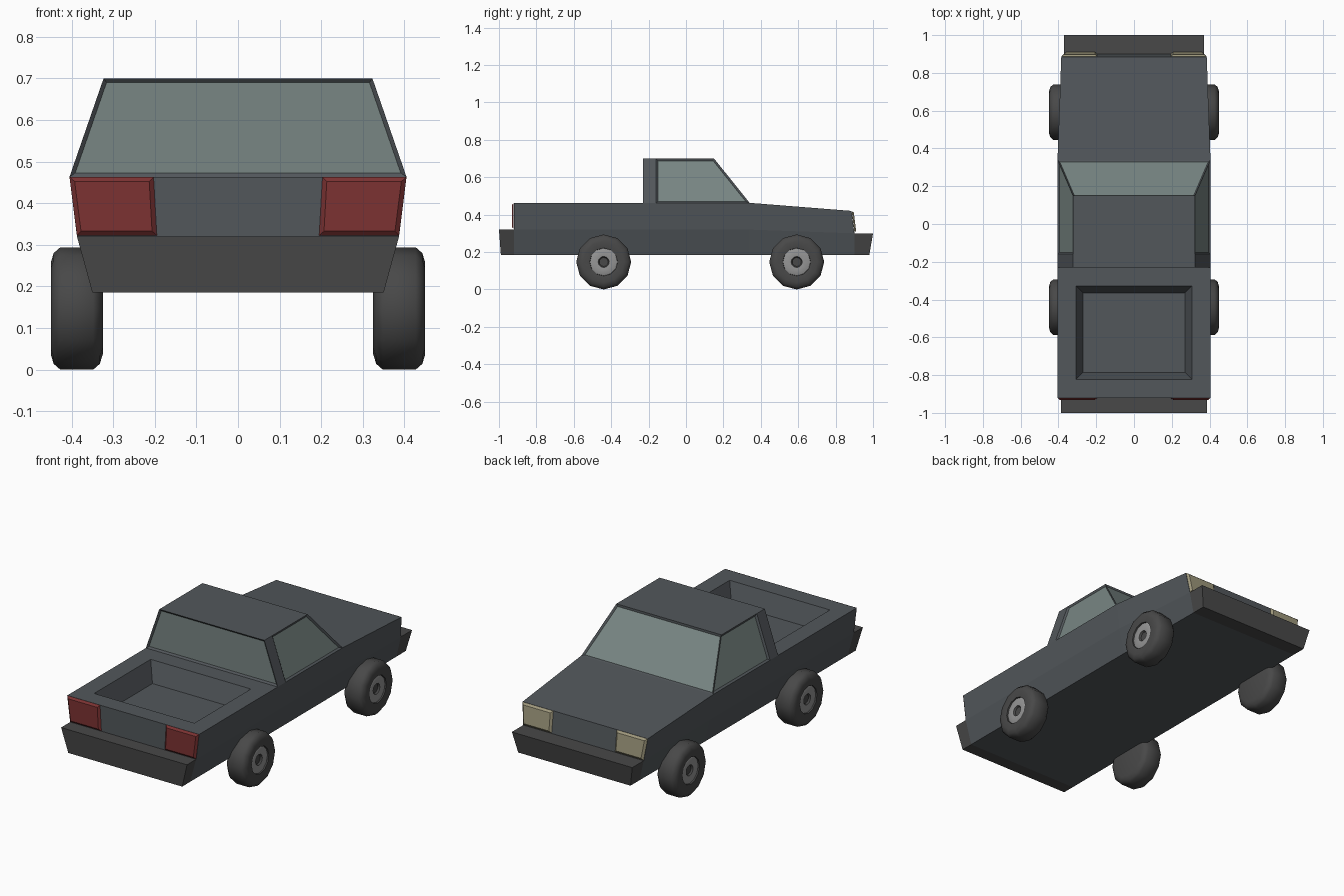
import bpy, bmesh, math
from mathutils import Vector

if "Cube" in bpy.data.objects:
    bpy.data.objects.remove(bpy.data.objects["Cube"])


def mat(name, r, g, b):
    m = bpy.data.materials.new(name)
    m.diffuse_color = (r, g, b, 1)
    m.use_nodes = True
    m.node_tree.nodes["Principled BSDF"].inputs["Base Color"].default_value = m.diffuse_color
    return m


PAINT = mat("paint", .085, .096, .105)
GLASS = mat("glass", .19, .24, .23)
TRIM = mat("trim", .065, .065, .065)
RED = mat("red_lens", .2, .032, .032)
CREAM = mat("cream_lens", .34, .31, .2)
RUBBER = mat("rubber", .065, .065, .065)
METAL = mat("metal", .3, .3, .3)


def finish(bm, name, *mats):
    me = bpy.data.meshes.new(name)
    bm.to_mesh(me)
    bm.free()
    ob = bpy.data.objects.new(name, me)
    bpy.context.collection.objects.link(ob)
    for m in mats:
        me.materials.append(m)
    return ob


def mirror(ob):
    ob.modifiers.new("mirror", 'MIRROR').use_axis[0] = True


def loft(stations):
    """Symmetric solid; each station lists (half_width, y, z) from bottom to top."""
    bm = bmesh.new()
    rings = []
    for st in stations:
        right = [bm.verts.new(p) for p in st]
        left = [bm.verts.new((-x, y, z)) for x, y, z in st]
        rings.append(right + left[::-1])
    n = len(rings[0])
    for a, b in zip(rings, rings[1:]):
        for i in range(n):
            j = (i + 1) % n
            bm.faces.new((a[i], a[j], b[j], b[i]))
    for r in (rings[0], rings[-1]):
        for i in range(n // 2 - 1):
            bm.faces.new((r[i], r[i + 1], r[n - 2 - i], r[n - 1 - i]))
    bmesh.ops.recalc_face_normals(bm, faces=bm.faces)
    return bm


def inset(bm, faces, thickness, depth):
    bmesh.ops.inset_individual(bm, faces=faces, thickness=thickness, depth=depth,
                               use_even_offset=True)


# Body with the load bed sunk into its rear deck
def section(y):
    return [(.35, y, .185), (.387, y, .32), (.405, y, .463)]


front = [(.345, .90, .185), (.37, .90, .30), (.385, .885, .42)]
bm = loft([section(-.92), section(-.23), section(.34), front])
deck = [f for f in bm.faces if f.normal.z > .9 and f.calc_center_median().y < -.3]
inset(bm, deck, .097, 0)
inset(bm, deck, .038, -.11)
finish(bm, "body", PAINT)

# Cab with recessed windows
bm = loft([[(.405, base, .463), (.323, roof, .70)]
           for base, roof in ((-.23, -.23), (-.16, -.16), (.34, .15))])
panes = []
for f in bm.faces:
    c = f.calc_center_median()
    if abs(f.normal.z) < .9 and (abs(f.normal.y) > .5 or c.y > -.1):
        panes.append(f)
inset(bm, panes, .01, -.008)
for f in panes:
    f.material_index = 1
finish(bm, "cab", PAINT, GLASS)

# Bumpers
finish(loft([[(.35, -.92, .185), (.387, -.92, .32)],
             [(.35, -.99, .185), (.387, -1.0, .32)]]), "rear_bumper", TRIM)
finish(loft([[(.345, .90, .185), (.37, .90, .30)],
             [(.345, .98, .185), (.37, 1.0, .30)]]), "front_bumper", TRIM)


# Lamps: a raised bevelled lens on each end face
def lamp(name, corners, outward, material):
    bm = bmesh.new()
    f = bm.faces.new([bm.verts.new(c) for c in corners])
    f.normal_update()
    if f.normal.y * outward < 0:
        f.normal_flip()
    inset(bm, [f], .011, .01)
    mirror(finish(bm, name, material))


lamp("tail_lamp", [(.195, -.921, .322), (.387, -.921, .322),
                   (.405, -.921, .463), (.203, -.921, .463)], -1, RED)
lamp("head_lamp", [(.195, .901, .302), (.37, .901, .302),
                   (.385, .886, .42), (.195, .886, .42)], 1, CREAM)


# Wheels: spun tyre and hub profiles given as (x, radius)
def revolve(name, profile, y, material, z=.147, sides=12):
    bm = bmesh.new()
    vs = [bm.verts.new((x, y, z + r)) for x, r in profile]
    es = [bm.edges.new(p) for p in zip(vs, vs[1:])]
    bmesh.ops.spin(bm, geom=vs + es, cent=(0, y, z), axis=(1, 0, 0),
                   angle=math.tau, steps=sides)
    bmesh.ops.remove_doubles(bm, verts=bm.verts, dist=.0005)
    bmesh.ops.recalc_face_normals(bm, faces=bm.faces)
    # outer side of the open profile must face away from the truck
    outer = max(bm.faces, key=lambda f: f.calc_center_median().x)
    if outer.normal.x < 0:
        bmesh.ops.reverse_faces(bm, faces=bm.faces)
    ob = finish(bm, name, material)
    bpy.ops.object.select_all(action='DESELECT')
    ob.select_set(True)
    bpy.context.view_layer.objects.active = ob
    bpy.ops.object.shade_smooth_by_angle(angle=math.radians(42))
    mirror(ob)


TYRE = [(.325, 0), (.325, .11), (.332, .133), (.348, .147), (.427, .147),
        (.443, .133), (.45, .11), (.445, .075), (.435, .073)]
HUB = [(.437, .075), (.441, .068), (.437, .03)]
CAP = [(.437, .03), (.428, .024), (.428, 0)]
for end, y in (("rear", -.44), ("front", .592)):
    revolve(end + "_tyre", TYRE, y, RUBBER)
    revolve(end + "_hub", HUB, y, METAL)
    revolve(end + "_hub_cap", CAP, y, TRIM)
